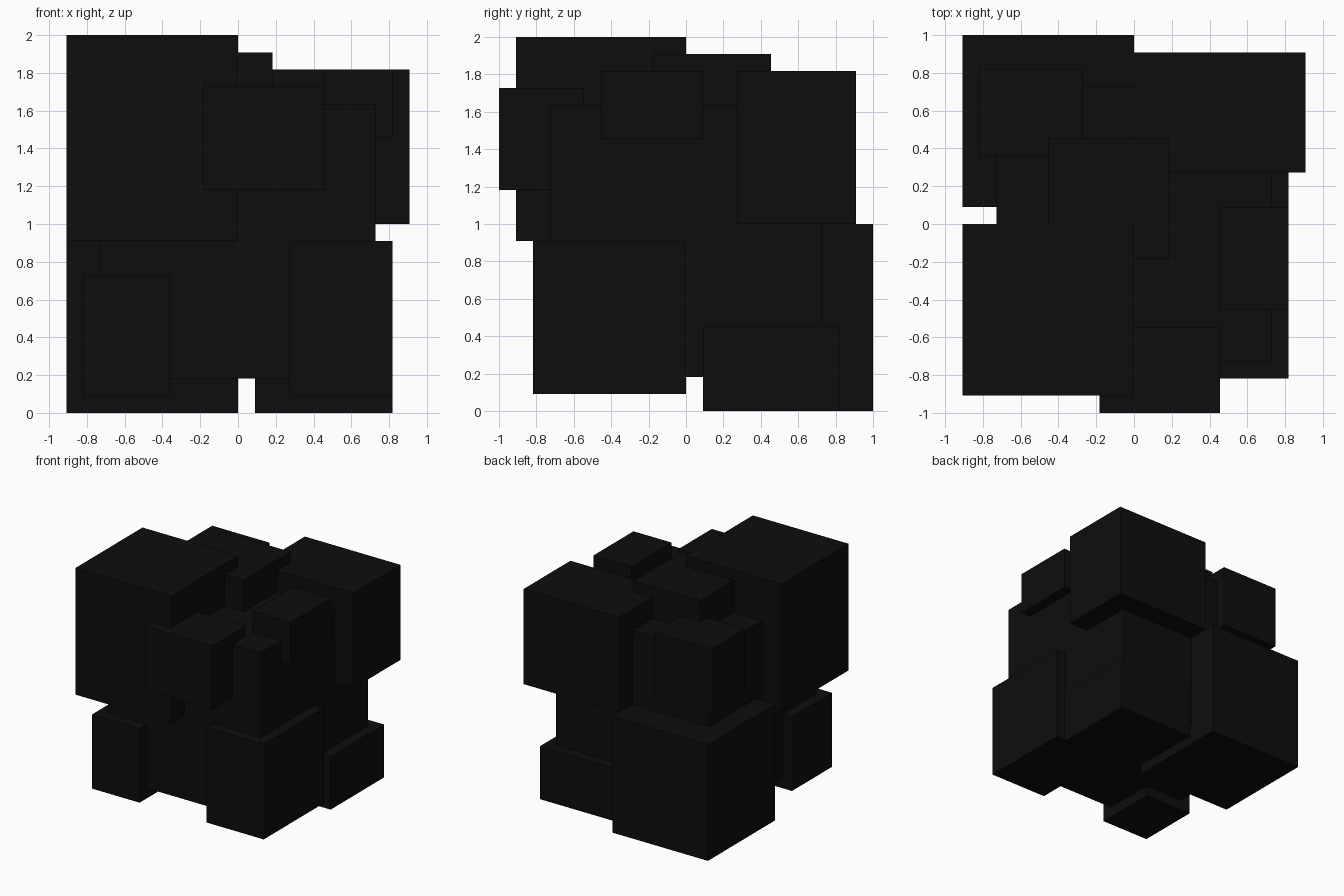
import bpy
import bmesh

if "Cube" in bpy.data.objects:
    bpy.data.objects.remove(bpy.data.objects["Cube"])

U = 1 / 11  # the model sits on a grid of 22 steps over 2 units

mat = bpy.data.materials.new("near_black")
mat.diffuse_color = (0.004, 0.004, 0.004, 1)
mat.use_nodes = True
mat.node_tree.nodes["Principled BSDF"].inputs["Base Color"].default_value = mat.diffuse_color


def block(name, x, y, z):
    """Box from (min, max) grid ranges on each axis."""
    bm = bmesh.new()
    bmesh.ops.create_cube(bm, size=1)
    for v in bm.verts:
        v.co = [U * (r[0] if c < 0 else r[1]) for c, r in zip(v.co, (x, y, z))]
    mesh = bpy.data.meshes.new(name)
    bm.to_mesh(mesh)
    bm.free()
    mesh.materials.append(mat)
    obj = bpy.data.objects.new(name, mesh)
    bpy.context.collection.objects.link(obj)


# central cube
block("core", (-8, 8), (-8, 8), (2, 18))

# large corner blocks
block("front_left_upper_block", (-10, 0), (-10, 0), (10, 22))
block("back_right_upper_block", (0, 10), (3, 10), (11, 20))
block("back_left_lower_block", (-10, 0), (1, 11), (0, 11))
block("front_right_lower_block", (3, 9), (-9, 0), (1, 10))
block("back_right_lower_block", (1, 9), (1, 9), (0, 5))

# smaller blocks
block("front_left_lower_block", (-9, -4), (-9, -3), (1, 8))
block("back_left_upper_block", (-9, -3), (4, 9), (13, 19))
block("front_block", (-2, 5), (-11, -6), (13, 19))
block("right_block", (5, 9), (-5, 1), (16, 20))
block("top_block", (-5, 2), (-2, 5), (14, 21))
